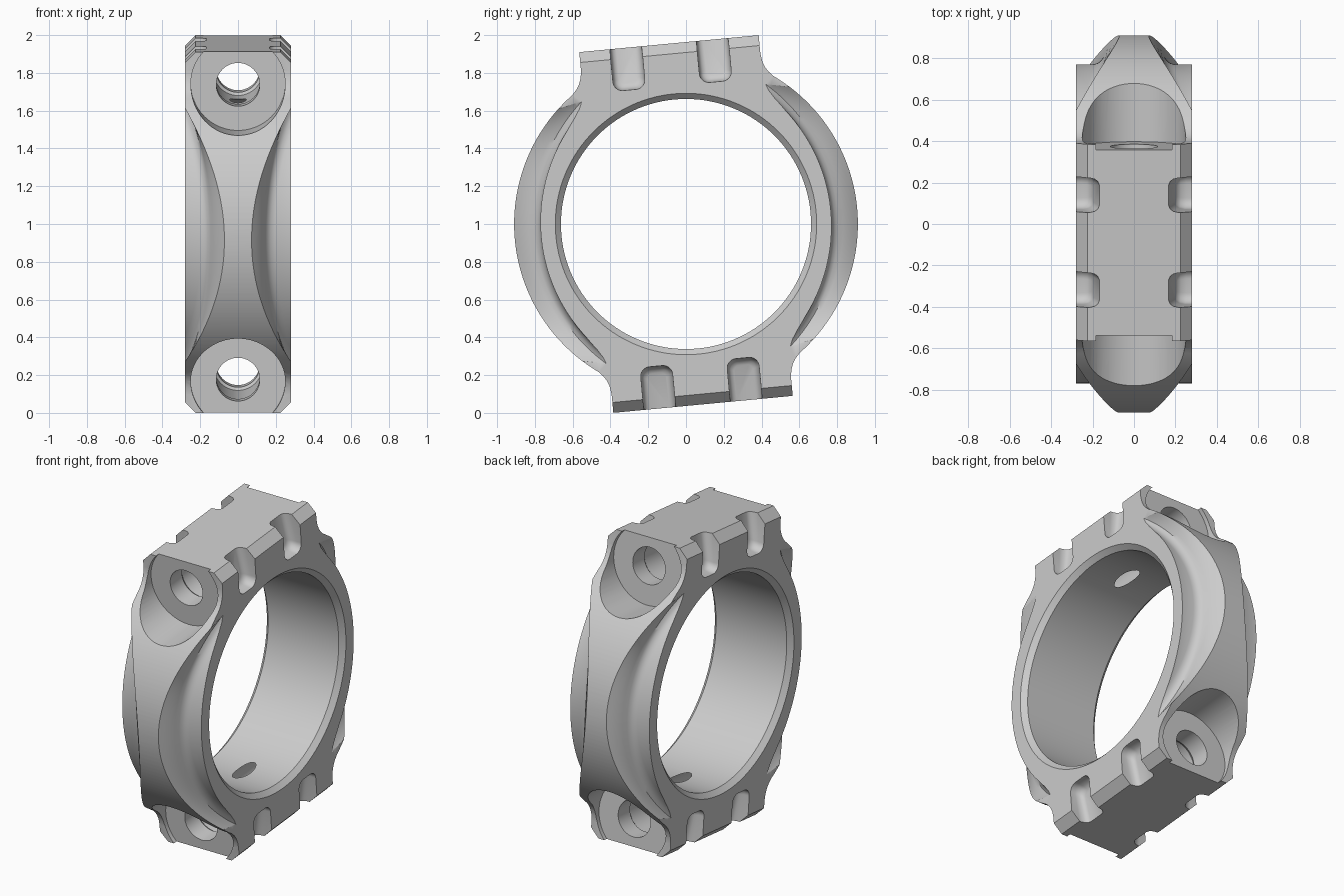
import bpy, bmesh
from math import sin, cos, pi, radians, degrees, asin
from mathutils import Vector, Matrix

if "Cube" in bpy.data.objects:
    bpy.data.objects.remove(bpy.data.objects["Cube"])

HW, TOP, SIDE = 0.28, 0.959, 0.477      # half width, half height, half pad length
R_OUT, R_IN = 0.91, 0.662
BOLT_V = 0.784                          # bolt axis height above the ring centre


def loft(name, shells):
    """One mesh from shells; each shell is a list of equal-length point rings."""
    bm = bmesh.new()
    for rings in shells:
        vr = [[bm.verts.new(p) for p in ring] for ring in rings]
        n = len(vr[0])
        for a, b in zip(vr, vr[1:]):
            for i in range(n):
                j = (i + 1) % n
                bm.faces.new((a[i], a[j], b[j], b[i]))
        bm.faces.new(vr[0])
        bm.faces.new(vr[-1][::-1])
    bmesh.ops.recalc_face_normals(bm, faces=bm.faces)
    me = bpy.data.meshes.new(name)
    bm.to_mesh(me)
    bm.free()
    ob = bpy.data.objects.new(name, me)
    bpy.context.collection.objects.link(ob)
    return ob


def mirrored(rings, axes):
    """Copies of a shell reflected over every combination of the given axes."""
    out = [rings]
    for ax in axes:
        m = Vector((1, 1, 1))
        m[ax] = -1
        out += [[[Vector(p) * m for p in ring] for ring in s] for s in out]
    return out


def circle_x(r, x, n=128):
    return [Vector((x, r * cos(2 * pi * i / n), r * sin(2 * pi * i / n))) for i in range(n)]


def circle_y(r, y, v, n=64):
    return [Vector((r * cos(2 * pi * i / n), y, v + r * sin(2 * pi * i / n))) for i in range(n)]


# Body: outline of ring plus two clamp pads, extruded across the width
arc0 = asin(0.717 / R_OUT)
quarter = [(R_OUT * cos(arc0 * i / 28), R_OUT * sin(arc0 * i / 28)) for i in range(29)]
quarter += [(0.534, 0.737), (0.512, 0.761), (0.495, 0.787), (0.483, 0.82), (SIDE, 0.86), (SIDE, TOP)]
half = quarter + [(-t, v) for t, v in reversed(quarter)]
outline = half + [(-t, -v) for t, v in half[1:-1]]
body = loft("bearing_clamp_ring", [[[Vector((x, t, v)) for t, v in outline] for x in (-HW, HW)]])

# Bore with chamfered rims
bore = loft("bore_cutter", [[circle_x(r, x) for x, r in (
    (-0.34, R_IN + 0.09), (-0.25, R_IN), (0.25, R_IN), (0.34, R_IN + 0.09))]])


# Curved grooves: a rounded channel along the ring, ramping up to the waisted outer face
def groove_section(a):
    k = (degrees(a) / 54) ** 2
    w = 0.07 + 0.21 * (R_OUT * sin(a) / 0.67) ** 2      # edge on the outer face
    f = 0.145 + 0.13 * k                                # channel floor
    r0 = 0.77 + 0.045 * k                               # inner wall radius
    prof = [(w - 0.01, 0.96), (w, 0.912)]
    for s in (0.25, 0.5, 0.75, 1.0):
        e = s + 0.35 * s * (1 - s)
        prof.append((w + (f - w) * e, 0.912 + (r0 + 0.035 - 0.912) * s))
    prof += [(f + 0.011, r0 + 0.018), (f + 0.028, r0 + 0.006), (f + 0.05, r0), (0.6, r0), (0.6, 0.96)]
    return [Vector((x, r * cos(a), r * sin(a))) for x, r in prof]


grooves = loft("groove_cutter", mirrored(
    [groove_section(radians(-58 + 116 * i / 64)) for i in range(65)], (0, 1)))

# Bevels on the long pad edges
bevel = [(0.175, TOP + 0.05), (0.33, TOP - 0.105), (0.36, TOP + 0.1)]
bevels = loft("edge_bevel_cutter", mirrored(
    [[Vector((x, t, v)) for x, v in bevel] for t in (-0.7, 0.7)], (0, 2)))

# Bolt seats and through holes, slightly wider inside so they just meet the bore
seats = loft("bolt_seat_cutter", mirrored(
    [circle_y(0.25, y, 0.79) for y in (0.45, 1.1)], (1, 2)))
holes = loft("bolt_hole_cutter", mirrored(
    [circle_y(r, y, BOLT_V) for y, r in ((-0.8, 0.115), (-0.33, 0.115), (-0.31, 0.13),
                                         (0.31, 0.13), (0.33, 0.115), (0.8, 0.115))], (2,)))


# Rounded notches in the pad edges
def notch_section(x, hw, low, r):
    pts = [(hw, 1.1)]
    for cx, start in ((hw - r, 0), (r - hw, -pi / 2)):
        pts += [(cx + r * cos(start - pi / 2 * i / 8), low + r + r * sin(start - pi / 2 * i / 8))
                for i in range(9)]
    pts.append((-hw, 1.1))
    return [Vector((x - 0.17 * (v - 0.75), 0.23 + t, v)) for t, v in pts]


notches = loft("notch_cutter", mirrored(
    [notch_section(*s) for s in ((0.4, 0.086, 0.733, 0.05), (0.25, 0.084, 0.735, 0.05),
                                 (0.225, 0.078, 0.742, 0.046), (0.21, 0.067, 0.753, 0.04),
                                 (0.203, 0.05, 0.77, 0.03))],
    (0, 1, 2)))

# Cut everything, then tilt the part into place
bpy.context.view_layer.objects.active = body
for cutter in (grooves, bore, bevels, seats, holes, notches):
    cutter.hide_render = True
    mod = body.modifiers.new("cut", 'BOOLEAN')
    mod.operation = 'DIFFERENCE'
    mod.solver = 'EXACT'
    mod.object = cutter
    bpy.ops.object.modifier_apply(modifier=mod.name)
    bpy.data.objects.remove(cutter)

body.data.transform(Matrix.Translation((0, 0, 1)) @ Matrix.Rotation(radians(5.4), 4, 'X'))
body.select_set(True)
bpy.ops.object.shade_smooth_by_angle(angle=radians(33))
